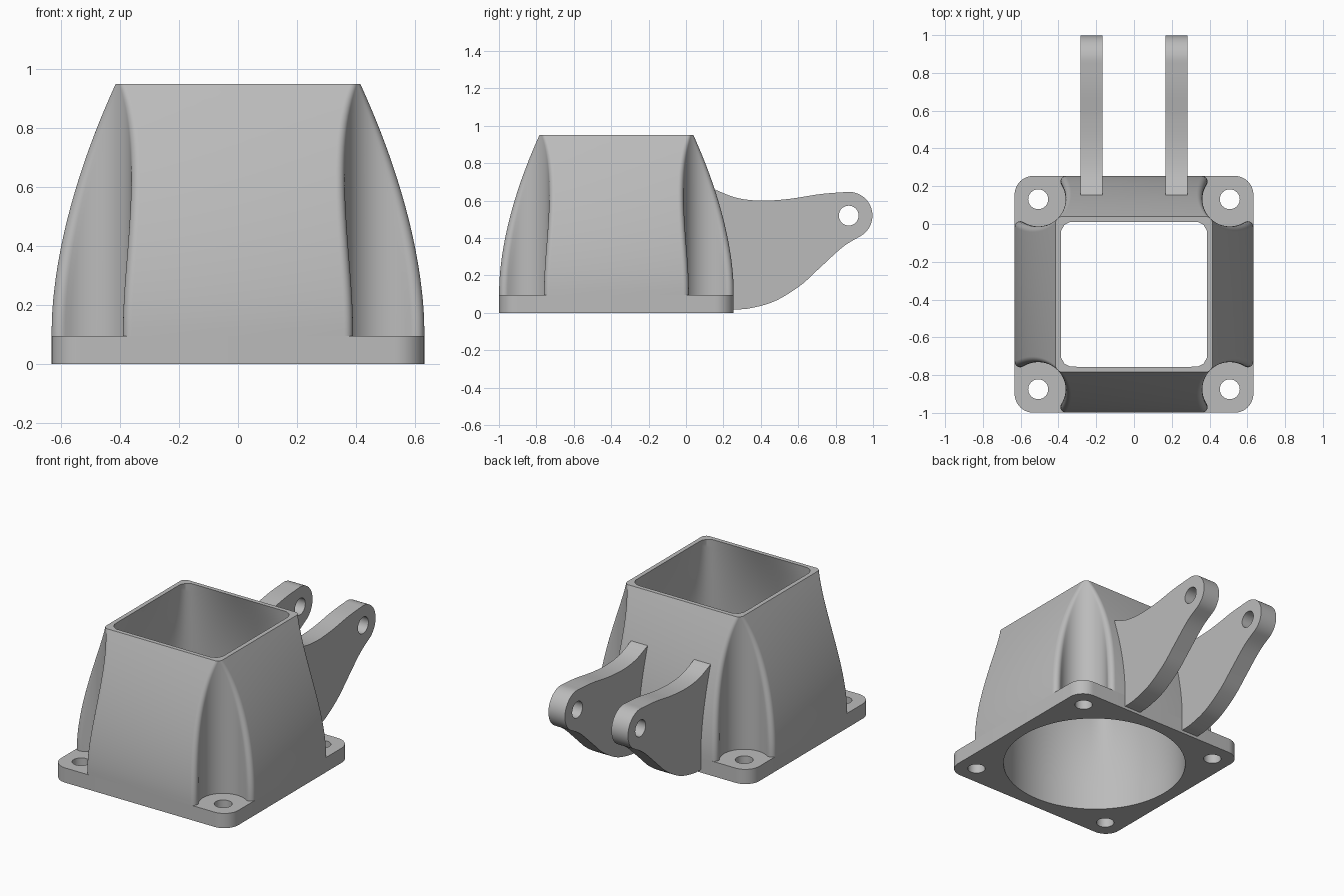
import bpy, bmesh
from math import sin, cos, pi, sqrt, atan2, radians
from mathutils import Vector

if "Cube" in bpy.data.objects:
    bpy.data.objects.remove(bpy.data.objects["Cube"], do_unlink=True)

CY = -0.372            # centre of the housing in y
SY = 0.992             # housing is a touch shallower than wide
BASE, TOP = 0.095, 0.95
HALF, TAPER = 0.632, 0.217
BOLT, RELIEF, FILLET = 0.507, 0.145, 0.03

grey = bpy.data.materials.new("plain grey")
grey.use_nodes = True
grey.diffuse_color = (0.5, 0.5, 0.5, 1)
grey.node_tree.nodes["Principled BSDF"].inputs["Base Color"].default_value = (0.5, 0.5, 0.5, 1)


def loft(name, rings):
    """Skin a stack of equal-length point rings and cap both ends."""
    bm = bmesh.new()
    loops = [[bm.verts.new(p) for p in ring] for ring in rings]
    n = len(loops[0])
    for a, b in zip(loops, loops[1:]):
        for i in range(n):
            j = (i + 1) % n
            bm.faces.new((a[i], a[j], b[j], b[i]))
    bm.faces.new(loops[0][::-1])
    bm.faces.new(loops[-1])
    bmesh.ops.recalc_face_normals(bm, faces=bm.faces)
    mesh = bpy.data.meshes.new(name)
    bm.to_mesh(mesh)
    bm.free()
    mesh.materials.append(grey)
    obj = bpy.data.objects.new(name, mesh)
    bpy.context.collection.objects.link(obj)
    return obj


def activate(obj):
    bpy.ops.object.select_all(action='DESELECT')
    obj.select_set(True)
    bpy.context.view_layer.objects.active = obj


def cut(obj, cutter):
    mod = obj.modifiers.new("cut", 'BOOLEAN')
    mod.operation, mod.solver, mod.object = 'DIFFERENCE', 'EXACT', cutter
    activate(obj)
    bpy.ops.object.modifier_apply(modifier=mod.name)


def arc(cx, cy, r, a, b, n):
    return [(cx + r * cos(a + (b - a) * i / n), cy + r * sin(a + (b - a) * i / n))
            for i in range(n + 1)]


def spline(pts, n=8):
    """Smooth curve through the given points."""
    v = [Vector(p) for p in pts]
    v = [2 * v[0] - v[1]] + v + [2 * v[-1] - v[-2]]
    out = []
    for a, b, c, d in zip(v, v[1:], v[2:], v[3:]):
        for i in range(n):
            t = i / n
            out.append(tuple(0.5 * (2 * b + (c - a) * t + (2 * a - 5 * b + 4 * c - d) * t ** 2
                                    + (3 * b - a - 3 * c + d) * t ** 3)))
    return out + [tuple(pts[-1])]


def four_corners(corner):
    """Repeat a first-quadrant corner outline around the square."""
    ring = list(corner)
    for _ in range(3):
        corner = [(-y, x) for x, y in corner]
        ring += corner
    return ring


def level(ring, z):
    return [(x, CY + y * SY, z) for x, y in ring]


def taper(z):
    return (min(max(z - 0.12, 0), 0.83) / 0.83) ** 1.75


def shell_section(z):
    """Square with bolt reliefs scooped from the corners, edges filleted."""
    h = HALF - TAPER * taper(z)
    m = h - FILLET
    q = BOLT - sqrt((RELIEF + FILLET) ** 2 - (m - BOLT) ** 2)
    d = atan2(BOLT - q, BOLT - m)
    corner = arc(m, q, FILLET, 0, d, 8)
    corner += arc(BOLT, BOLT, RELIEF, d + pi, 1.5 * pi - d, 20)[1:-1]
    corner += arc(q, m, FILLET, pi / 2 - d, pi / 2, 8)
    return four_corners(corner)


def bore_section(z, n=96):
    """Blend from a round opening below to a rounded square above."""
    w, h, r = taper(z), 0.387, 0.06
    m, ring = h - r, []
    for i in range(n):
        a = 2 * pi * i / n
        v, u = sorted((abs(cos(a)), abs(sin(a))))
        t = h / u
        if t * v > m:
            b = m * (u + v)
            t = b + sqrt(b * b - 2 * m * m + r * r)
        t = 0.55 * (1 - w) + t * w
        ring.append((t * cos(a), t * sin(a)))
    return ring


# Tapered housing and mounting flange
STEPS = 32
heights = [BASE + (TOP - BASE) * i / STEPS for i in range(STEPS + 1)]
housing = loft("housing", [level(shell_section(z), z) for z in heights])

edge = HALF - 0.1
plate = four_corners(arc(edge, edge, 0.1, 0, pi / 2, 12))
flange = loft("mounting_flange", [level(plate, 0), level(plate, BASE)])

# Hollow bore through both
bore = loft("bore_cutter", [level(bore_section(z), z) for z in [-0.05] + heights + [1.0]])
cutters = [bore]
cut(housing, bore)
cut(flange, bore)

# Bolt holes
for sx in (-1, 1):
    for sy in (-1, 1):
        hole = arc(sx * BOLT, sy * BOLT, 0.053, 0, 2 * pi, 32)[:-1]
        cutter = loft("bolt_cutter", [level(hole, -0.05), level(hole, 0.2)])
        cut(flange, cutter)
        cutters.append(cutter)

# Pair of hinge arms at the back
upper = spline([(0.147, 0.662), (0.27, 0.615), (0.4, 0.6), (0.55, 0.609),
                (0.72, 0.635), (0.87, 0.647)])
tip = arc(0.87, 0.52, 0.127, pi / 2, radians(-55), 20)
lower = spline([tip[-1], (0.84, 0.353), (0.715, 0.24), (0.61, 0.145),
                (0.474, 0.062), (0.34, 0.024), (0.25, 0.018)])
root = [(0.235, 0.018), (0.235, 0.2), (0.2, 0.4), (0.13, 0.66)]
profile = upper[:-1] + tip + lower[1:] + root
pin = arc(0.87, 0.52, 0.053, 0, 2 * pi, 32)[:-1]


def across(ring, *xs):
    return [[(x, y, z) for y, z in ring] for x in xs]


arms = []
for side, s in (("left", 1), ("right", -1)):
    arm = loft(side + "_hinge_arm", across(profile, s * 0.166, s * 0.284))
    cutter = loft("pin_cutter", across(pin, s * 0.1, s * 0.35))
    cut(arm, cutter)
    cutters.append(cutter)
    arms.append(arm)

# Tidy up cutters and shade
for c in cutters:
    bpy.data.objects.remove(c, do_unlink=True)
for obj in [housing, flange] + arms:
    activate(obj)
    bpy.ops.object.shade_smooth_by_angle(angle=radians(30))
